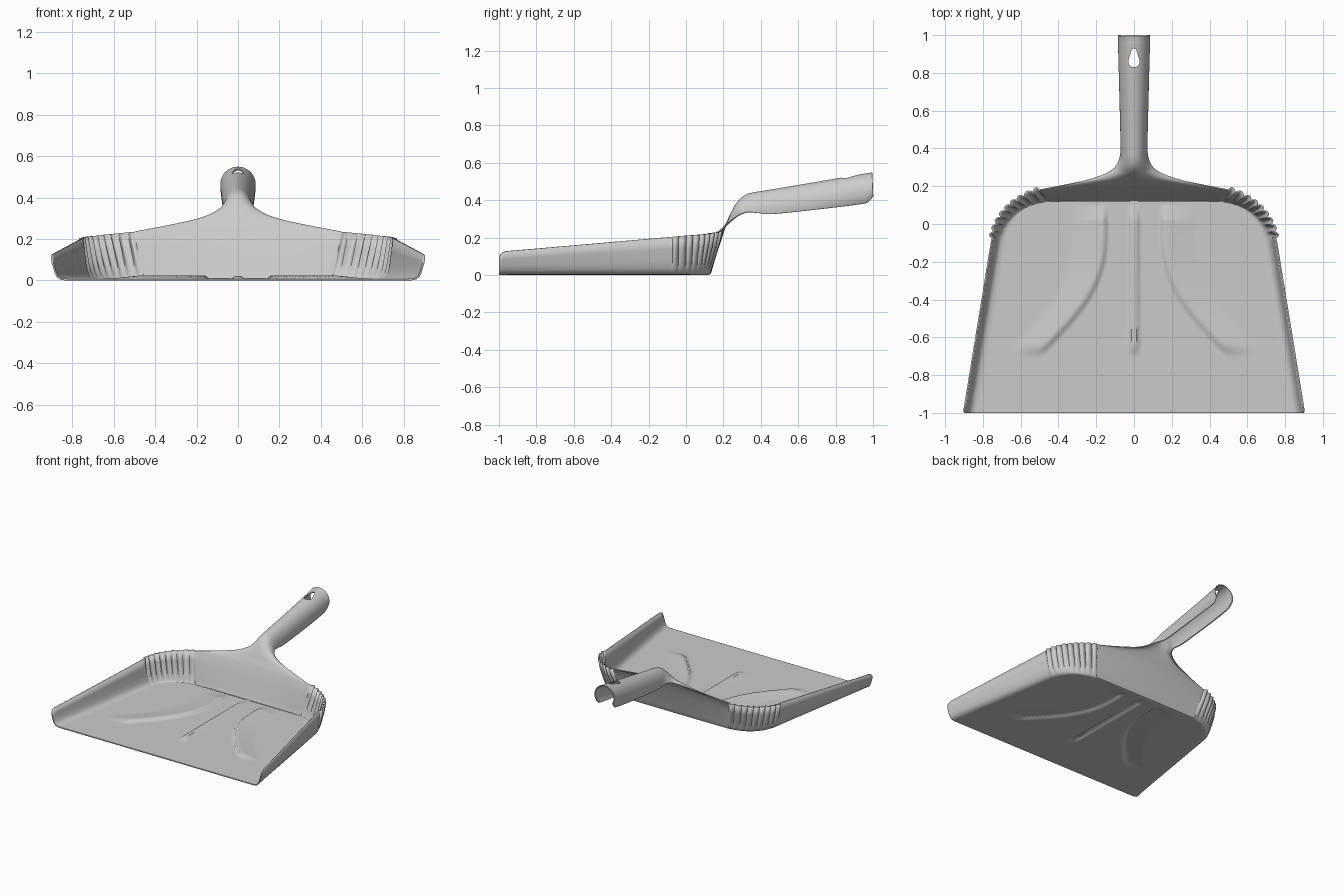
import bpy, bmesh, math
from mathutils import Vector

if "Cube" in bpy.data.objects:
    bpy.data.objects.remove(bpy.data.objects["Cube"])

T = 0.008          # sheet thickness
COLS = 120         # columns across the pan
bm = bmesh.new()


def lerp(a, b, t):
    return a + (b - a) * t


def spline(pts, n):
    """Catmull-Rom through tuples of any length, n steps per span."""
    out = []
    for i in range(len(pts) - 1):
        p1, p2 = pts[i], pts[i + 1]
        p0, p3 = pts[max(i - 1, 0)], pts[min(i + 2, len(pts) - 1)]
        for k in range(n):
            t = k / n
            out.append(tuple(0.5 * (2 * b + (c - a) * t + (2 * a - 5 * b + 4 * c - d) * t * t
                                    + (3 * b - a - 3 * c + d) * t ** 3)
                             for a, b, c, d in zip(p0, p1, p2, p3)))
    return out + [pts[-1]]


def grid(rows):
    vs = [[bm.verts.new(p) for p in r] for r in rows]
    for a, b in zip(vs, vs[1:]):
        for i in range(len(a) - 1):
            bm.faces.new((a[i], a[i + 1], b[i + 1], b[i]))


# outline stations: floor x, y then rim x, y, z
front = spline([(.82, -1, .895, -1, .08), (.818, -.99, .899, -.99, .108),
                (.815, -.965, .896, -.965, .122)], 3)
side = [tuple(lerp(a, b, i / 44) for a, b in zip(front[-1], (.68, -.07, .75, -.07, .2)))
        for i in range(1, 44)]
corner = spline([(.68, -.07, .75, -.07, .2), (.658, 0, .72, .01, .207), (.61, .06, .665, .085, .213),
                 (.54, .1, .59, .14, .221), (.45, .12, .5, .18, .23)], 18)
stations = front + side + corner
first = len(front) + len(side)

# wall profile (outward fraction, height fraction): rounded sides, straight back
ROUND = [(0, 0), (.3, .015), (.52, .07), (.68, .18), (.8, .38), (.9, .68), (1, 1)]
STRAIGHT = [(0, 0), (.08, .01), (.15, .06), (.25, .18), (.42, .38), (.7, .68), (1, 1)]


def wall_point(i, k):
    fx, fy, rx, ry, rz = stations[i]
    c = max(0, (i - first) / (len(corner) - 1))
    o = lerp(ROUND[k][0], STRAIGHT[k][0], min(1, c * 1.5))
    h = ROUND[k][1]
    p = Vector((lerp(fx, rx, o), lerp(fy, ry, o), rz * h))
    # flutes in the corner
    if 0 < c < 1:
        amp = .018 * abs(math.sin(c * math.pi * 9)) * min(1, h * 1.6)
        p += Vector((math.cos(c * 1.2), math.sin(c * 1.2), 0)) * amp
    return p


# side and corner walls, both sides
for sgn in (1, -1):
    grid([[(sgn * p.x, p.y, p.z) for p in (wall_point(i, k) for k in range(7))]
          for i in range(len(stations))])

# floor with a centre rib and two curved stepped ribs
RIB = spline([(-.68, .5), (-.43, .28), (-.2, .175), (.1, .16)], 12)


def floor_z(x, y):
    if not -.69 < y < .1:
        return 0
    ax = abs(x)
    z = .014 * max(0, min(1, (.028 - ax) / .012))
    rx = next((lerp(a[1], b[1], (y - a[0]) / (b[0] - a[0]))
               for a, b in zip(RIB, RIB[1:]) if a[0] <= y <= b[0]), .5)
    d = ax - rx
    g = max(0, 1 + d / .022) if d < 0 else max(0, 1 - d / .16)
    fade = min(1, (y + .69) / .04, (.1 - y) / .08)
    return max(z, .017 * g) * fade


rows = []
for i, (fx, fy, *_) in enumerate(stations):
    xs = [fx * (2 * j / COLS - 1) for j in range(COLS + 1)]
    rows.append([(x, fy, floor_z(x, fy) if abs(x) < fx - .001 else 0) for x in xs])
grid(rows)

# back wall flowing through the neck into the open-bottomed handle
# row: half width, arc half-angle, centre y z, edge y z
back = [(.45 + .05 * o, .3, .12 + .085 * o, .245 * h, .12 + .06 * o, .23 * h) for o, h in STRAIGHT]
neck = [(.5, .3, .205, .245, .18, .23), (.35, .4, .222, .28, .21, .257),
        (.2, .6, .242, .325, .247, .288), (.115, .9, .267, .37, .285, .315),
        (.08, 1.25, .3, .408, .33, .331), (.068, 1.57, .345, .43, .385, .327),
        (.068, 1.8, .43, .445, .46, .322), (.074, 2.0, .7, .49, .7, .347),
        (.08, 2.2, .93, .53, .93, .376), (.081, 2.2, .97, .536, .975, .39),
        (.081, 2.1, .996, .541, 1.0, .42)]
rows = []
for w, a, cy, cz, ey, ez in back + spline(neck, 8)[1:]:
    row = []
    for j in range(COLS + 1):
        s = 2 * j / COLS - 1
        if a < 1.57:
            u = lerp(s, math.sin(a * s) / math.sin(a), min(1, max(0, a - .3)))
        else:
            u = math.sin(a * s)
        v = (1 - math.cos(a * s)) / (1 - math.cos(a))
        row.append((w * u, lerp(cy, ey, v), lerp(cz, ez, v)))
    rows.append(row)
grid(rows)

bmesh.ops.remove_doubles(bm, verts=bm.verts, dist=.0006)
bmesh.ops.recalc_face_normals(bm, faces=bm.faces)
bmesh.ops.translate(bm, verts=bm.verts, vec=(0, 0, T / 2))
mesh = bpy.data.meshes.new("dustpan")
bm.to_mesh(mesh)
bm.free()
pan = bpy.data.objects.new("dustpan", mesh)
bpy.context.collection.objects.link(pan)
sol = pan.modifiers.new("thickness", 'SOLIDIFY')
sol.thickness, sol.offset = T, 0

# teardrop cutter for the hanging hole
cb = bmesh.new()
shape = [(.03 * math.cos(t), .86 + .03 * math.sin(t))
         for t in (math.pi * (.85 + 1.3 * i / 20) for i in range(21))]
shape += [(.014, .915), (.008, .929), (-.008, .929), (-.014, .915)]
face = cb.faces.new([cb.verts.new((x, y, .47)) for x, y in shape])
ext = bmesh.ops.extrude_face_region(cb, geom=[face])
bmesh.ops.translate(cb, verts=[g for g in ext['geom'] if isinstance(g, bmesh.types.BMVert)],
                    vec=(0, 0, .2))
bmesh.ops.recalc_face_normals(cb, faces=cb.faces)
cm = bpy.data.meshes.new("hole_cutter")
cb.to_mesh(cm)
cb.free()
cutter = bpy.data.objects.new("hole_cutter", cm)
bpy.context.collection.objects.link(cutter)
cutter.hide_render = True
cutter.hide_set(True)
cut = pan.modifiers.new("hanging_hole", 'BOOLEAN')
cut.object, cut.operation, cut.solver = cutter, 'DIFFERENCE', 'EXACT'

bpy.context.view_layer.objects.active = pan
pan.select_set(True)
bpy.ops.object.shade_smooth_by_angle(angle=math.radians(40))
